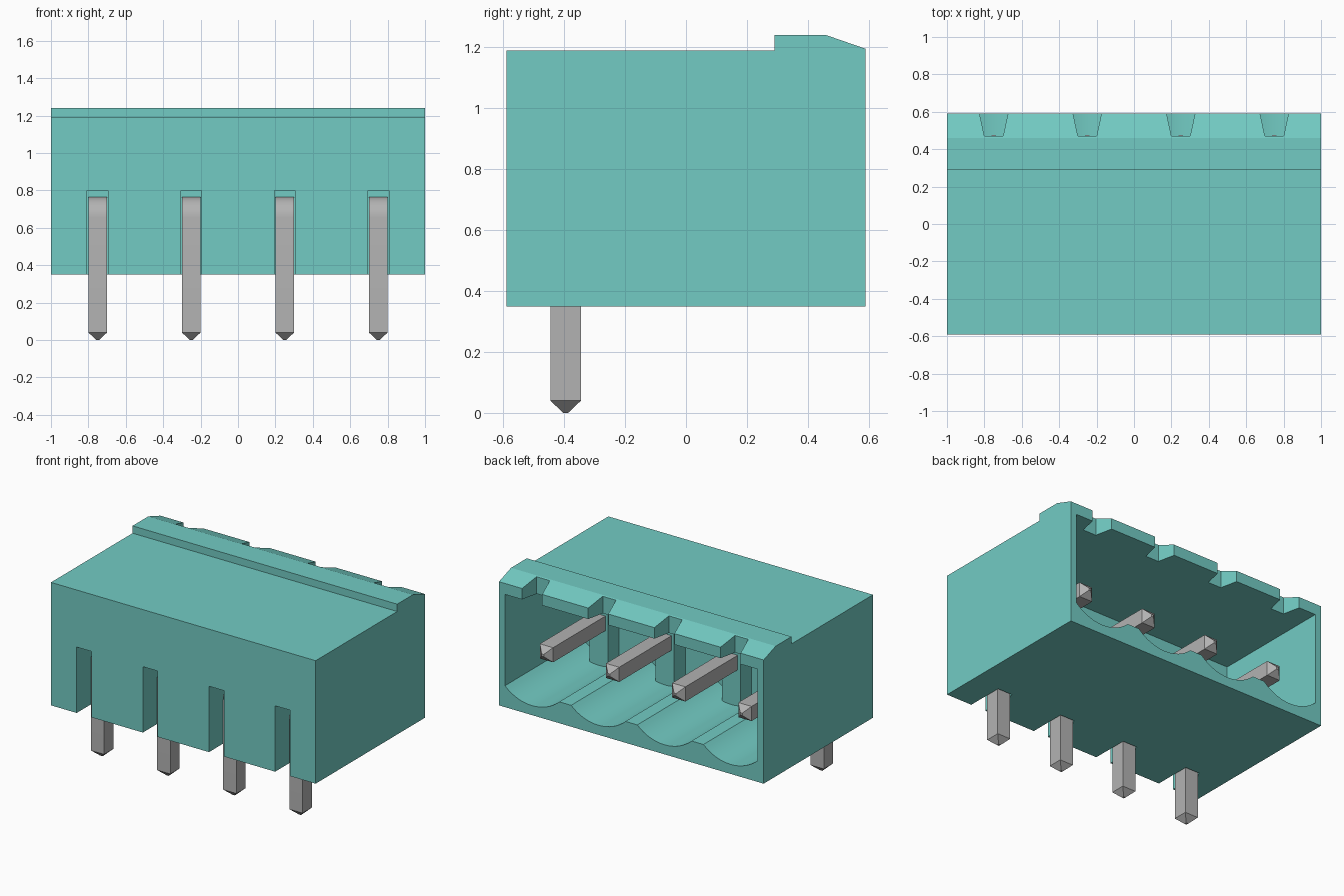
import bpy, bmesh, math
from mathutils import Vector

cube = bpy.data.objects.get("Cube")
if cube:
    bpy.data.objects.remove(cube, do_unlink=True)


def material(name, rgb):
    m = bpy.data.materials.new(name)
    m.use_nodes = True
    m.diffuse_color = (*rgb, 1)
    b = next(n for n in m.node_tree.nodes if n.type == 'BSDF_PRINCIPLED')
    b.inputs["Base Color"].default_value = (*rgb, 1)
    b.inputs["Roughness"].default_value = 0.6
    return m


TEAL = material("teal plastic", (0.17, 0.60, 0.55))
GREY = material("grey metal", (0.45, 0.45, 0.45))
PINS = [-0.75, -0.25, 0.25, 0.75]


def make(name, bm, mat):
    bmesh.ops.recalc_face_normals(bm, faces=bm.faces)
    me = bpy.data.meshes.new(name)
    bm.to_mesh(me)
    bm.free()
    ob = bpy.data.objects.new(name, me)
    bpy.context.collection.objects.link(ob)
    me.materials.append(mat)
    return ob


def prism(bm, points, offset):
    """Extrude a closed 3D outline along the offset vector."""
    face = bm.faces.new([bm.verts.new(p) for p in points])
    new = bmesh.ops.extrude_face_region(bm, geom=[face])["geom"]
    bmesh.ops.translate(bm, vec=offset, verts=[v for v in new if isinstance(v, bmesh.types.BMVert)])


def box(bm, x0, x1, y0, y1, z0, z1):
    prism(bm, [(x0, y0, z0), (x1, y0, z0), (x1, y1, z0), (x0, y1, z0)], (0, 0, z1 - z0))


def activate(ob):
    bpy.ops.object.select_all(action='DESELECT')
    ob.select_set(True)
    bpy.context.view_layer.objects.active = ob


def cut(ob, bm):
    cutter = make("cutter", bm, TEAL)
    cutter.hide_render = True
    mod = ob.modifiers.new("cut", 'BOOLEAN')
    mod.operation, mod.solver, mod.object = 'DIFFERENCE', 'EXACT', cutter
    activate(ob)
    bpy.ops.object.modifier_apply(modifier=mod.name)
    bpy.data.objects.remove(cutter, do_unlink=True)


# Housing: side profile with the raised, chamfered rear ridge
bm = bmesh.new()
side = [(-0.59, 0.35), (0.59, 0.35), (0.59, 1.195), (0.46, 1.24), (0.29, 1.24), (0.29, 1.19), (-0.59, 1.19)]
prism(bm, [(-1, y, z) for y, z in side], (2, 0, 0))
housing = make("housing", bm, TEAL)

# Cavity open to the rear, with a scalloped floor under the pins
WALL, DEPTH, PIN_Z, R = 0.955, -0.25, 0.715, 0.30
outline = [(WALL, 1.12), (-WALL, 1.12)]
reach = math.asin(0.205 / R)
for x in PINS:
    for i in range(17):
        a = -reach + 2 * reach * i / 16
        outline.append((x + R * math.sin(a), PIN_Z - R * math.cos(a)))
bm = bmesh.new()
prism(bm, [(x, DEPTH, z) for x, z in outline], (0, 0.95, 0))
cut(housing, bm)

# Front slots around the vertical pin legs
bm = bmesh.new()
for x in PINS:
    box(bm, x - 0.056, x + 0.056, -0.7, -0.335, 0.2, 0.80)
cut(housing, bm)

# Tapered notches through the rear lip
bm = bmesh.new()
for x in PINS:
    prism(bm, [(x - 0.05, 0.47, 1.0), (x + 0.05, 0.47, 1.0),
               (x + 0.08, 0.61, 1.0), (x - 0.08, 0.61, 1.0)], (0, 0, 0.4))
cut(housing, bm)
activate(housing)
bpy.ops.object.shade_smooth_by_angle(angle=math.radians(15))

# Supports inside the cavity beneath each pin
bm = bmesh.new()
for x in PINS:
    box(bm, x - 0.07, x + 0.07, DEPTH - 0.02, -0.13, 0.39, 0.80)
make("pin_supports", bm, TEAL)


# Bent square pins with tapered tips: rings of (y, z, tilt, half width)
BEND, LEG_Y = 0.06, -0.395
rings = [(LEG_Y, 0.0, 0, 0.008), (LEG_Y, 0.04, 0, 0.05)]
for i in range(9):
    a = math.pi / 2 * i / 8
    rings.append((LEG_Y + BEND * (1 - math.cos(a)), PIN_Z - BEND + BEND * math.sin(a), a, 0.05))
rings += [(0.435, PIN_Z, math.pi / 2, 0.05), (0.475, PIN_Z, math.pi / 2, 0.008)]

for n, x in enumerate(PINS):
    bm = bmesh.new()
    loops = []
    for y, z, a, h in rings:
        side_dir = Vector((0, math.cos(a), -math.sin(a)))
        c = Vector((x, y, z))
        loops.append([bm.verts.new(c + Vector((sx * h, 0, 0)) + side_dir * sy * h)
                      for sx, sy in ((-1, -1), (1, -1), (1, 1), (-1, 1))])
    for lo, hi in zip(loops, loops[1:]):
        for i in range(4):
            j = (i + 1) % 4
            bm.faces.new((lo[i], lo[j], hi[j], hi[i]))
    bm.faces.new(loops[0])
    bm.faces.new(loops[-1])
    pin = make(f"pin_{n + 1}", bm, GREY)
    activate(pin)
    bpy.ops.object.shade_smooth_by_angle(angle=math.radians(25))
